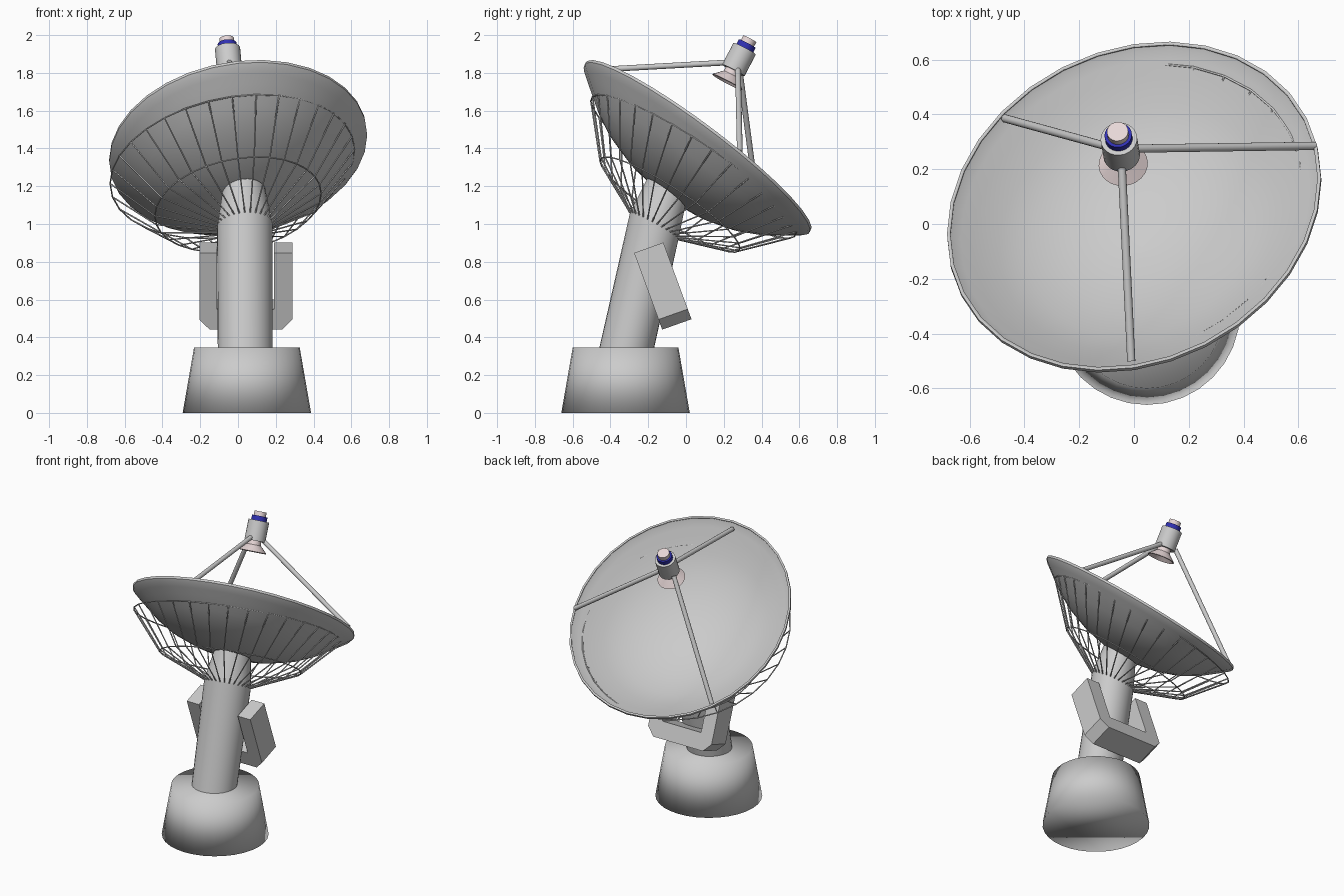
import bpy, bmesh, math
from mathutils import Vector as V3

if "Cube" in bpy.data.objects:
    bpy.data.objects.remove(bpy.data.objects["Cube"])


def ring(c, u, v, n):
    """Points of an ellipse with centre c and half axes u, v."""
    c, u, v = V3(c), V3(u), V3(v)
    return [c + u * math.cos(2 * math.pi * i / n) + v * math.sin(2 * math.pi * i / n) for i in range(n)]


def loft(name, rings, caps=(True, True), color=None, angle=35):
    """Skin a row of rings, optionally closing the first and last."""
    bm = bmesh.new()
    loops = [[bm.verts.new(p) for p in r] for r in rings]
    n = len(loops[0])
    for a, b in zip(loops, loops[1:]):
        for i in range(n):
            j = (i + 1) % n
            bm.faces.new((a[i], a[j], b[j], b[i]))
    if caps[0]:
        bm.faces.new(loops[0][::-1])
    if caps[1]:
        bm.faces.new(loops[-1])
    bmesh.ops.recalc_face_normals(bm, faces=bm.faces)
    me = bpy.data.meshes.new(name)
    bm.to_mesh(me)
    bm.free()
    ob = bpy.data.objects.new(name, me)
    bpy.context.collection.objects.link(ob)
    if color:
        mat = bpy.data.materials.get(color[0]) or bpy.data.materials.new(color[0])
        mat.diffuse_color = color[1]
        mat.use_nodes = True
        mat.node_tree.nodes["Principled BSDF"].inputs["Base Color"].default_value = mat.diffuse_color
        me.materials.append(mat)
    bpy.ops.object.select_all(action='DESELECT')
    ob.select_set(True)
    bpy.context.view_layer.objects.active = ob
    bpy.ops.object.shade_smooth_by_angle(angle=math.radians(angle))
    return ob


def turned(name, origin, axis, profile, n=24, color=None, angle=35):
    """Solid of revolution: profile is (radius, distance along axis)."""
    o, a = V3(origin), V3(axis).normalized()
    u = a.orthogonal().normalized()
    v = a.cross(u)
    return loft(name, [ring(o + a * h, u * r, v * r, n) for r, h in profile], color=color, angle=angle)


def wires(name, paths, radius):
    cu = bpy.data.curves.new(name, 'CURVE')
    cu.dimensions = '3D'
    cu.bevel_depth = radius
    cu.bevel_resolution = 1
    for pts, closed in paths:
        s = cu.splines.new('POLY')
        s.points.add(len(pts) - 1)
        for sp, p in zip(s.points, pts):
            sp.co = (*p, 1)
        s.use_cyclic_u = closed
    ob = bpy.data.objects.new(name, cu)
    bpy.context.collection.objects.link(ob)


PINK = ("pale_pink", (0.8, 0.68, 0.68, 1))
BLUE = ("dark_blue", (0.03, 0.03, 0.45, 1))
N = 32

# base, softly shaded all over
turned("base", (0.047, -0.32, 0), (0, 0, 1), [(0.34, 0), (0.28, 0.345)], 32, angle=180)

# leaning column and the tapered collar under the dish
cap_c, cap_u, cap_v = V3((0.036, -0.168, 0.99)), V3((0.147, 0.015, 0.01)), V3((0, 0.128, -0.0715))
cap = ring(cap_c, cap_u, cap_v, N)
loft("column", [ring((0.038, -0.317, 0.33), (0.145, 0, 0), (0, 0.145, 0), N), cap])
loft("collar", [cap, ring((0.03, -0.106, 1.163), (0.115, 0.015, 0.012), (0, 0.1, -0.076), N)])

# dish: bowl profile swept on a tilted, slightly stretched circle
C = V3((0, 0.065, 1.41))
U, V = V3((0.68, 0.103, 0.071)), V3((0, 0.5886, -0.45))
W = V3((-0.1, 0.55, 0.82))
bowl = [(0.02, -0.305), (0.2, -0.294), (0.4, -0.264), (0.6, -0.212), (0.75, -0.152), (0.88, -0.083),
        (0.94, -0.05), (0.98, -0.028), (1.0, -0.012), (1.0, 0.0), (0.985, 0.0)]
dish = loft("dish", [ring(C + W * w, U * r, V * r, N) for r, w in bowl], caps=(True, False))
sol = dish.modifiers.new("thickness", 'SOLIDIFY')
sol.thickness = 0.006
sol.offset = 0

# wire cage behind the dish: two hoops and ribs down to the column head
hoop1 = ring((-0.03, 0.04, 1.304), (0.647, 0.098, 0.09), (0, 0.535, -0.37), N)
hoop2 = ring((0, -0.085, 1.103), (0.44, 0.067, 0.06), (0, 0.364, -0.245), N)
wires("cage_hoops", [(hoop1, True), (hoop2, True)], 0.004)
wires("cage_ribs", [((a, b, c), False) for a, b, c in zip(hoop1, hoop2, cap)], 0.004)

# yoke counterweight: U outline given thickness, hung around the column
outline = [(-0.205, 0), (-0.205, 0.375), (-0.15, 0.432), (0.233, 0.432), (0.288, 0.375),
           (0.288, 0), (0.19, 0), (0.19, 0.32), (-0.11, 0.32), (-0.11, 0)]
top, along, thick = V3((0, -0.275, 0.847)), V3((0, 0.345, -0.94)), V3((0, 0.155, 0.055))
front = [top + V3((x, 0, 0)) + along * s for x, s in outline]
loft("counterweight_yoke", [front, [p + thick for p in front]])

# feed on its tilted axis
F, fc = V3((-0.08, 0.46, 0.88)), V3((-0.05, 0.28, 1.87))
turned("feed_body", fc, F, [(0.067, -0.064), (0.067, 0.066)])
turned("feed_band", fc, F, [(0.05, 0.066), (0.05, 0.096)], color=BLUE)
turned("feed_cap", fc, F, [(0.039, 0.096), (0.039, 0.125)], color=PINK)
turned("feed_horn", fc, F, [(0.042, -0.064), (0.045, -0.09), (0.09, -0.133), (0.084, -0.136), (0.035, -0.095)],
       color=PINK)

# three feed struts from the rim
for name, a, b in (("strut_left", (-0.47, 0.385, 1.05), (-0.105, 0.285, 1.81)),
                   ("strut_right", (0.66, 0.285, 1.38), (0.0, 0.275, 1.82)),
                   ("strut_front", (-0.01, -0.50, 1.815), (-0.045, 0.22, 1.855))):
    d = V3(b) - V3(a)
    turned(name, a, d, [(0.015, 0), (0.015, d.length)], 14)
